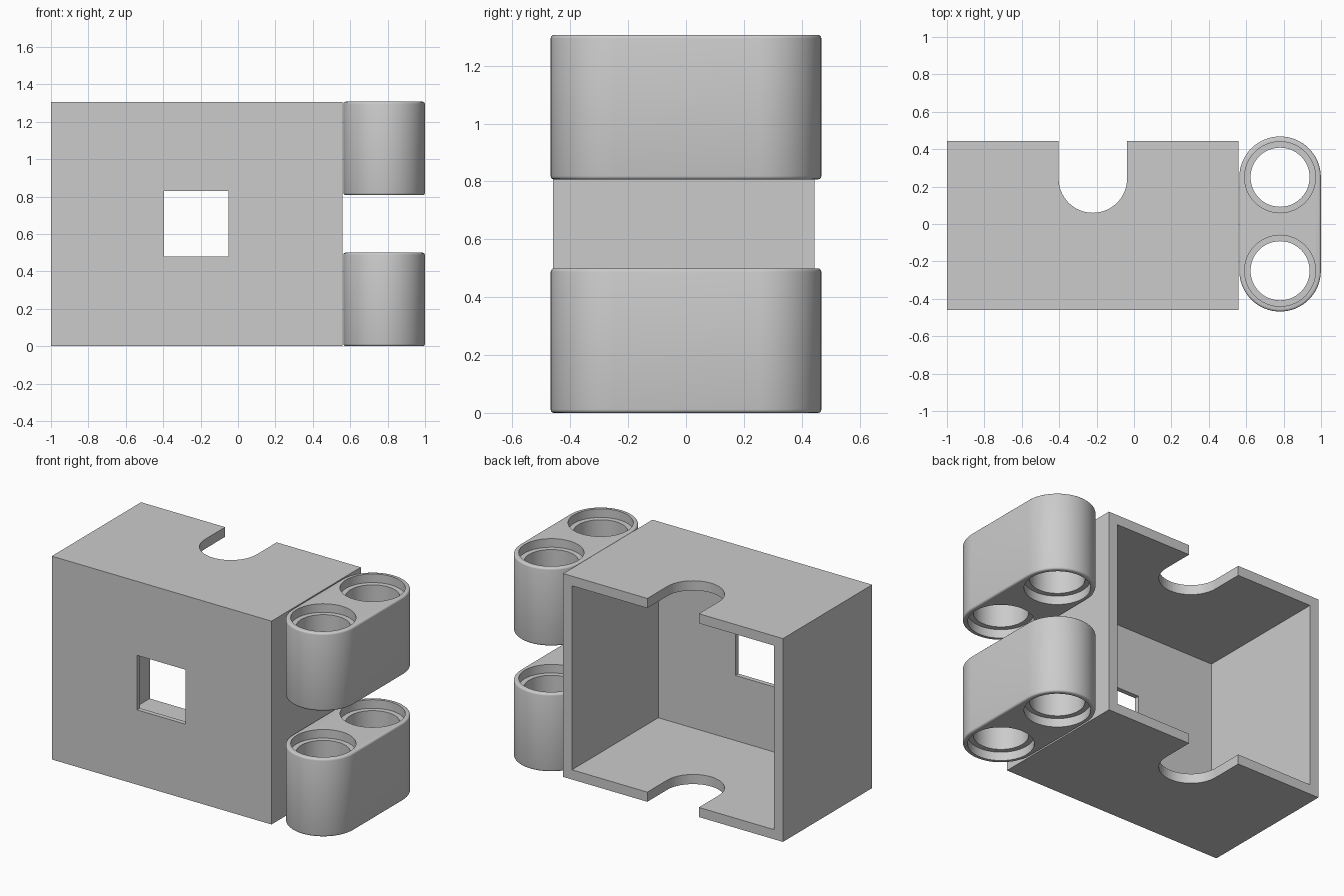
import bpy, bmesh, math

cube = bpy.data.objects.get("Cube")
if cube:
    bpy.data.objects.remove(cube, do_unlink=True)

# One plain grey plastic
grey = bpy.data.materials.new("grey_plastic")
grey.use_nodes = True
COLOUR = (0.6, 0.6, 0.6, 1)
grey.diffuse_color = COLOUR
grey.node_tree.nodes["Principled BSDF"].inputs["Base Color"].default_value = COLOUR


def extrude(name, outline, z0, z1):
    """Solid made by raising a flat outline from z0 to z1."""
    bm = bmesh.new()
    face = bm.faces.new([bm.verts.new((x, y, z0)) for x, y in outline])
    top = bmesh.ops.extrude_face_region(bm, geom=[face])["geom"]
    for v in top:
        if isinstance(v, bmesh.types.BMVert):
            v.co.z = z1
    bmesh.ops.recalc_face_normals(bm, faces=bm.faces)
    mesh = bpy.data.meshes.new(name)
    bm.to_mesh(mesh)
    bm.free()
    mesh.materials.append(grey)
    obj = bpy.data.objects.new(name, mesh)
    bpy.context.collection.objects.link(obj)
    return obj


def rect(x0, x1, y0, y1):
    return [(x0, y0), (x1, y0), (x1, y1), (x0, y1)]


def arc(cx, cy, r, start, end, n):
    steps = [math.radians(start + (end - start) * i / n) for i in range(n + 1)]
    return [(cx + r * math.cos(a), cy + r * math.sin(a)) for a in steps]


def apply(obj, mod):
    bpy.ops.object.select_all(action="DESELECT")
    bpy.context.view_layer.objects.active = obj
    obj.select_set(True)
    bpy.ops.object.modifier_apply(modifier=mod.name)


def cut(obj, cutter):
    mod = obj.modifiers.new("cut", "BOOLEAN")
    mod.operation, mod.solver, mod.object = "DIFFERENCE", "EXACT", cutter
    apply(obj, mod)
    bpy.data.objects.remove(cutter, do_unlink=True)


# Box shell, open at the back
LEFT, RIGHT, FRONT, BACK, HEIGHT = -1, 0.56, -0.46, 0.445, 1.305
WALL, FRONT_WALL = 0.062, 0.03
box = extrude("box_shell", rect(LEFT, RIGHT, FRONT, BACK), 0, HEIGHT)
cut(box, extrude("cavity", rect(LEFT + WALL, RIGHT - WALL, FRONT + FRONT_WALL, 1),
                 WALL, HEIGHT - WALL))

# Square window in the front wall
cut(box, extrude("window", rect(-0.395, -0.05, -1, -0.4), 0.48, 0.83))

# Round-ended notch through both top and bottom walls
notch = arc(-0.22, 0.243, 0.183, 180, 360, 32) + [(-0.037, 1), (-0.403, 1)]
cut(box, extrude("notch", notch, -1, 2))

# Two connector beams, each with two counterbored holes
CX, PITCH, RADIUS, BEAM_H = 0.781, 0.25, 0.218, 0.5
for name, z in (("lower_beam", 0), ("upper_beam", 0.807)):
    outline = arc(CX, PITCH, RADIUS, 0, 180, 32) + arc(CX, -PITCH, RADIUS, 180, 360, 32)
    beam = extrude(name, outline, z, z + BEAM_H)
    bevel = beam.modifiers.new("soft_edges", "BEVEL")
    bevel.width, bevel.segments = 0.012, 3
    bevel.limit_method, bevel.angle_limit = "ANGLE", math.radians(60)
    apply(beam, bevel)
    for y in (-PITCH, PITCH):
        for r, low, high in ((0.158, -0.1, 0.6), (0.19, -0.1, 0.055), (0.19, 0.445, 0.6)):
            circle = arc(CX, y, r, 0, 360, 48)[:-1]
            cut(beam, extrude("bore", circle, z + low, z + high))
    bpy.ops.object.select_all(action="DESELECT")
    beam.select_set(True)
    bpy.context.view_layer.objects.active = beam
    bpy.ops.object.shade_smooth_by_angle(angle=math.radians(40))
